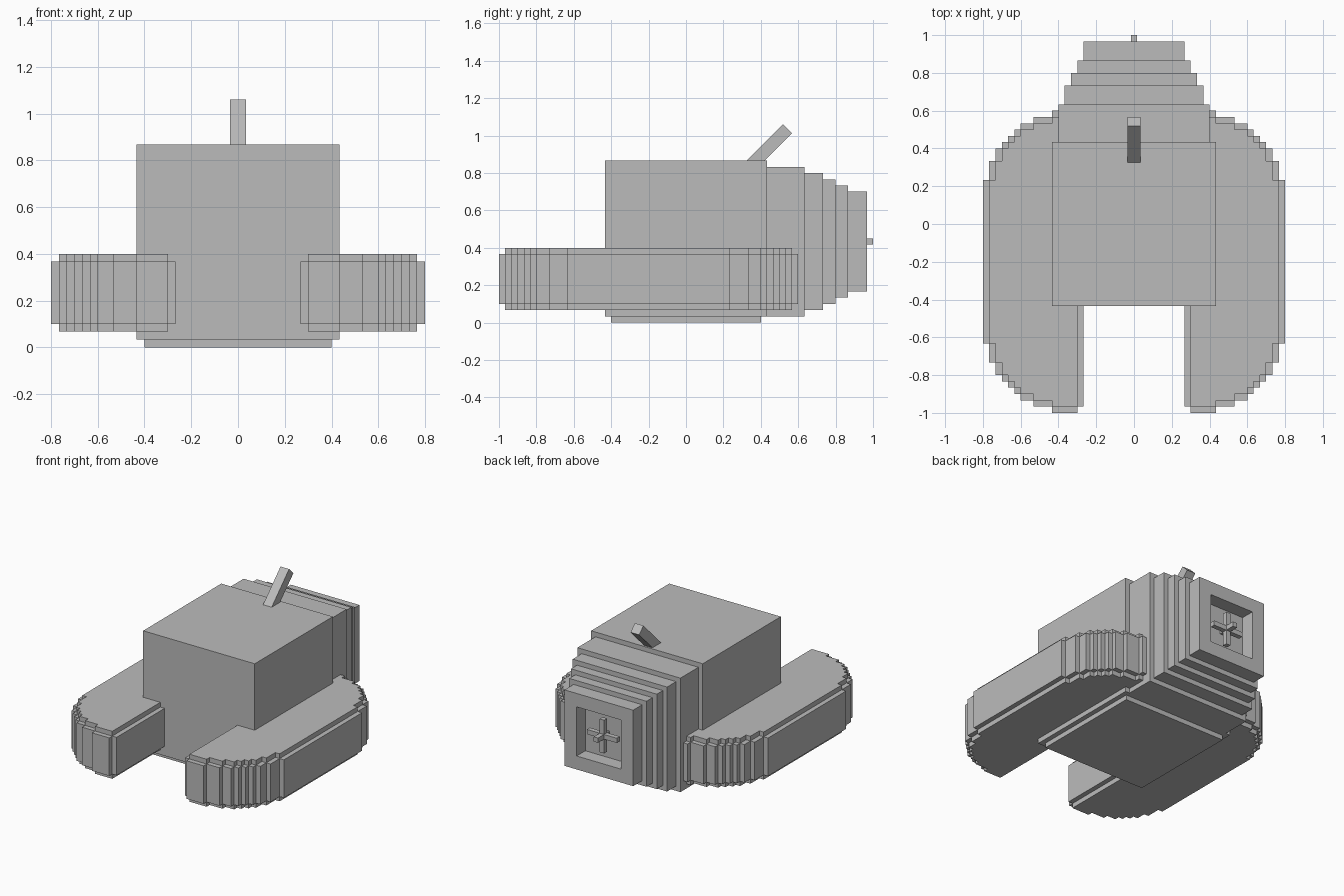
import bpy, bmesh
from math import radians
from mathutils import Vector, Matrix

if "Cube" in bpy.data.objects:
    bpy.data.objects.remove(bpy.data.objects["Cube"], do_unlink=True)

U = 1 / 30  # block size

grey = bpy.data.materials.new("plain_grey")
grey.use_nodes = True
grey.diffuse_color = (0.5, 0.5, 0.5, 1)
grey.node_tree.nodes["Principled BSDF"].inputs["Base Color"].default_value = (0.5, 0.5, 0.5, 1)


def finish(name, bm):
    bmesh.ops.recalc_face_normals(bm, faces=bm.faces)
    mesh = bpy.data.meshes.new(name)
    bm.to_mesh(mesh)
    bm.free()
    mesh.materials.append(grey)
    obj = bpy.data.objects.new(name, mesh)
    bpy.context.collection.objects.link(obj)
    return obj


def box_mesh(x, y, z):
    """Box from three (low, high) ranges in blocks."""
    bm = bmesh.new()
    size = Vector([b - a for a, b in (x, y, z)]) * U
    mid = Vector([(a + b) / 2 for a, b in (x, y, z)]) * U
    bmesh.ops.create_cube(bm, size=1, matrix=Matrix.Translation(mid) @ Matrix.Diagonal(size).to_4x4())
    return bm


def box(name, x, y, z):
    return finish(name, box_mesh(x, y, z))


def stepped_slab(name, start, steps, z):
    """Slab with a stepped outline, mirrored front to back and left to right."""
    half, left = [], start
    for right, depth in steps:
        half += [(left, depth), (right, depth)]
        left = right
    outline = half + [(x, -d) for x, d in reversed(half)]
    bm = bmesh.new()
    face = bm.faces.new([bm.verts.new((x * U, (y - 6) * U, z[0] * U)) for x, y in outline])
    top = bmesh.ops.extrude_face_region(bm, geom=[face])["geom"]
    bmesh.ops.translate(bm, vec=(0, 0, (z[1] - z[0]) * U),
                        verts=[v for v in top if isinstance(v, bmesh.types.BMVert)])
    obj = finish(name, bm)
    obj.modifiers.new("Mirror", 'MIRROR').use_axis[0] = True
    return obj


# Main hull and its keel plate
box("hull", (-13, 13), (-13, 13), (1, 26))
box("keel_plate", (-12, 12), (-12, 12), (0, 1))

# Stern sections, each one block smaller all round
edges = [13, 19, 22, 24, 26]
for i in range(4):
    box(f"stern_section_{i + 1}", (i - 12, 12 - i), (edges[i], edges[i + 1]), (i + 1, 25 - i))

# Last stern section with a square propeller recess
bm = box_mesh((-8, 8), (26, 29), (5, 21))
rear = max(bm.faces, key=lambda f: f.calc_center_median().y)
bmesh.ops.inset_individual(bm, faces=[rear], thickness=4 * U)
pit = bmesh.ops.extrude_discrete_faces(bm, faces=[rear])["faces"][0]
bmesh.ops.translate(bm, vec=(0, -2.9 * U, 0), verts=pit.verts)
finish("stern_housing", bm)

# Propeller
box("propeller_axle", (-0.5, 0.5), (26, 30), (12.5, 13.5))
box("propeller_blade_wide", (-3.5, 3.5), (27, 28), (12.5, 13.5))
box("propeller_blade_tall", (-0.5, 0.5), (27, 28), (9.5, 16.5))

# Side floats: wide middle layer around a taller, narrower core
stepped_slab("float_rims", 8, [(9, 23), (13, 24), (16, 23), (18, 22), (19, 21),
                               (20, 20), (21, 19), (22, 18), (23, 16), (24, 13)], (3, 11))
stepped_slab("float_cores", 9, [(13, 23), (16, 22), (18, 21), (19, 20),
                                (20, 19), (21, 18), (22, 16), (23, 13)], (2, 12))

# Mast leaning back from the hull top
mast = box("mast", (-1, 1), (-1, 1), (-4.5, 4.5))
mast.location = (0, 0.437, 0.931)
mast.rotation_euler.x = radians(-45)
